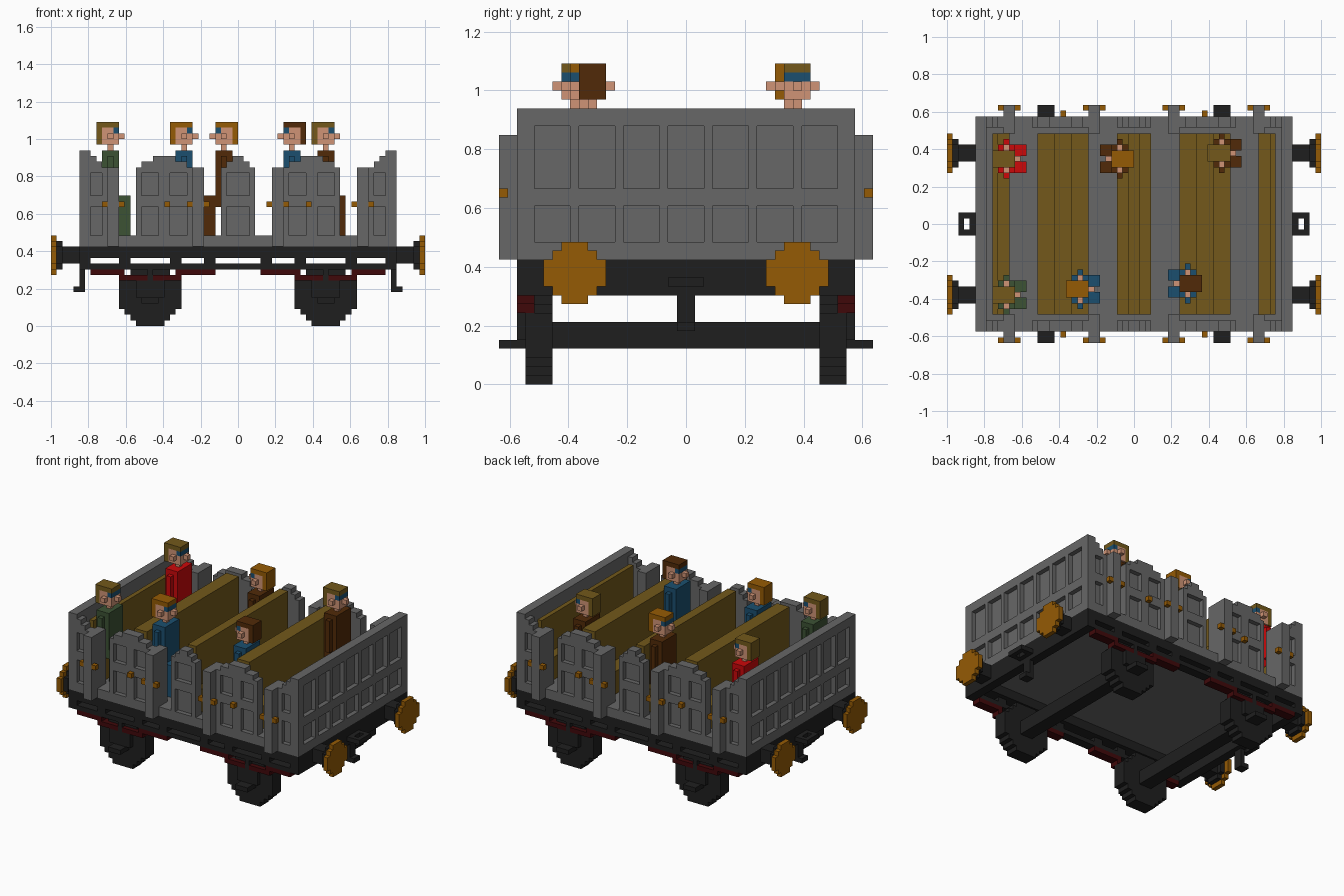
import bpy, bmesh

if "Cube" in bpy.data.objects:
    bpy.data.objects.remove(bpy.data.objects["Cube"])

V = 1 / 33  # size of one block


def lin(c):
    c /= 255
    return c / 12.92 if c <= 0.04045 else ((c + 0.055) / 1.055) ** 2.4


def material(name, r, g, b):
    m = bpy.data.materials.new(name)
    m.use_nodes = True
    col = (lin(r), lin(g), lin(b), 1)
    m.diffuse_color = col
    bsdf = m.node_tree.nodes["Principled BSDF"]
    bsdf.inputs["Base Color"].default_value = col
    bsdf.inputs["Roughness"].default_value = 0.8
    return m


GREY = material("wall grey", 103, 103, 103)
BLACK = material("chassis black", 31, 31, 31)
ORANGE = material("brass orange", 149, 91, 5)
OLIVE = material("bench olive", 115, 89, 27)
MAROON = material("spring dark red", 64, 8, 10)
GREEN = material("coat green", 60, 82, 52)
BROWN = material("brown", 81, 42, 8)
BLUE = material("blue", 27, 79, 111)
RED = material("coat red", 204, 8, 10)
SKIN = material("skin", 208, 148, 118)


def mirrored(boxes, axes):
    """Add reflected copies of boxes (x0, x1, y0, y1, z0, z1)."""
    out = list(boxes)
    if "x" in axes:
        out += [(-b[1], -b[0], *b[2:]) for b in out]
    if "y" in axes:
        out += [(b[0], b[1], -b[3], -b[2], b[4], b[5]) for b in out]
    return out


def build(name, mat, boxes, axes=""):
    """One object made of axis-aligned boxes in block units."""
    bm = bmesh.new()
    for x0, x1, y0, y1, z0, z1 in mirrored(boxes, axes):
        geo = bmesh.ops.create_cube(bm, size=1)
        for v in geo["verts"]:
            v.co = (((x0 + x1) / 2 + v.co.x * (x1 - x0)) * V,
                    ((y0 + y1) / 2 + v.co.y * (y1 - y0)) * V,
                    ((z0 + z1) / 2 + v.co.z * (z1 - z0)) * V)
    me = bpy.data.meshes.new(name)
    bm.to_mesh(me)
    bm.free()
    me.materials.append(mat)
    ob = bpy.data.objects.new(name, me)
    bpy.context.collection.objects.link(ob)


def disc_rows(widths):
    """Stepped disc as (half width, bottom, top), merging equal rows."""
    rows = []
    for i, w in enumerate(widths):
        if rows and rows[-1][0] == w / 2:
            rows[-1][2] = i + 1
        else:
            rows.append([w / 2, i, i + 1])
    return rows


# Floor
build("floor", GREY, [(-28, 28, -19, 19, 14, 16)])

# End walls: backing plate plus raised frame leaving two rows of panels
end = [(26, 27, -19, 19, 16, 31)]
for z0, z1 in ((14, 15), (20, 22), (29, 31)):
    end.append((27, 28, -19, 19, z0, z1))
for z0, z1 in ((15, 20), (22, 29)):
    end += [(27, 28, -19, -17, z0, z1), (27, 28, 17, 19, z0, z1)]
    end += [(27, 28, y, y + 1, z0, z1) for y in range(-13, 13, 5)]
build("end_walls", GREY, end, "x")


# Side walls: stepped arch columns with recessed panels
def panel(x0, heights, recessed):
    boxes = []
    for i, h in enumerate(heights):
        x = x0 + i
        boxes.append((x, x + 1, 17, 18, 16, h))
        spans = ((16, h),)
        if i in recessed:
            spans = ((21, 23), (27, h))
        boxes += [(x, x + 1, 18, 19, a, b) for a, b in spans]
    return boxes


build("centre_side_panels", GREY,
      panel(-3, [28, 29, 30, 30, 29, 28], (1, 2, 3, 4)), "y")
build("closed_doors", GREY,
      panel(8, [28, 29, 29, 30, 30, 30, 30, 29, 29, 28], (1, 2, 3, 6, 7, 8)), "xy")
build("corner_side_panels", GREY, panel(23, [28, 29, 30], (1, 2)), "xy")

# Open doors standing square to the wall, with handles on both faces
doors, handles = [], [(12, 13, 19, 20, 21, 22)]
for x in (6, 21):
    doors.append((x, x + 2, 16, 21, 14, 28))
    handles += [(x - 1, x, 20, 21, 21, 22), (x + 2, x + 3, 20, 21, 21, 22)]
build("open_doors", GREY, doors, "xy")
build("door_handles", ORANGE, handles, "xy")

# Benches: seat box with a tall back
build("centre_bench", OLIVE, [(-3, 3, -16, 16, 16, 21), (-1, 1, -16, 16, 21, 30)])
build("double_benches", OLIVE,
      [(8, 17, -16, 16, 16, 21), (11, 14, -16, 16, 21, 30)], "x")
build("end_benches", OLIVE,
      [(22, 25, -16, 16, 16, 21), (24, 25, -16, 16, 21, 29)], "x")

# Chassis: frame under the floor, side rails and spacers
build("chassis_sides", BLACK, [(-28, 28, 16, 19, 12, 14)], "y")
build("end_beams", BLACK, [(26, 28, -19, 19, 10, 14)], "x")
rails = [(-26, 26, 17, 19, 10, 11)]
for x in (4, 10, 19):
    rails += [(x, x + 2, 17, 19, 11, 12), (-x - 2, -x, 17, 19, 11, 12)]
build("side_rails", BLACK, rails, "y")

# Leaf springs, two stepped halves at each wheel
build("leaf_springs", MAROON, [(20, 26, 17, 19, 9, 10), (16, 21, 17, 19, 8, 9),
                               (10, 15, 17, 19, 8, 9), (4, 11, 17, 19, 9, 10)], "xy")

# Wheels, axles and axle boxes
wheel = disc_rows([5, 7, 9, 11, 11, 11, 11, 11, 9, 7, 5])
build("wheels", BLACK, [(15.5 - w, 15.5 + w, 15, 18, a, b) for w, a, b in wheel], "xy")
build("axles", BLACK, [(14, 17, -15, 15, 4, 7)], "x")
build("axle_guards", BLACK, [(13, 18, 18, 19, 5, 8), (14, 17, 18, 19, 4, 5),
                             (15, 16, 17, 19, 8, 10)], "xy")
build("axle_steps", BLACK, [(14, 17, 19, 21, 4, 5)], "xy")

# Buffers: shaft, smaller backing disc and brass face
face = disc_rows([3, 5, 7, 7, 7, 5, 3])
backing = disc_rows([3, 5, 5, 5, 3])
build("buffer_shafts", BLACK, [(28, 31, 11, 14, 11, 14)], "xy")
build("buffer_backings", BLACK,
      [(31, 32, 12.5 - w, 12.5 + w, 10 + a, 10 + b) for w, a, b in backing], "xy")
build("buffer_faces", ORANGE,
      [(32, 33, 12.5 - w, 12.5 + w, 9 + a, 9 + b) for w, a, b in face], "xy")

# Coupling rings and hanging hooks
build("couplings", BLACK, [(28, 29, -2, 2, 11, 12), (30, 31, -2, 2, 11, 12),
                           (29, 30, 1, 2, 11, 12), (29, 30, -2, -1, 11, 12),
                           (27, 28, -1, 1, 6, 10), (28, 29, -1, 1, 6, 7)], "x")


# Seated passengers, facing along +x or -x
def passenger(name, cx, cy, facing, coat, hat):
    def part(suffix, mat, boxes):
        placed = []
        for u0, u1, v0, v1, z0, z1 in boxes:
            x0, x1 = sorted((cx + facing * u0, cx + facing * u1))
            placed.append((x0, x1, cy + v0, cy + v1, z0, z1))
        build(name + suffix, mat, placed)

    part("_coat", coat, [(-2, 1, -2.5, 2.5, 21, 31),
                         (-1, 0, -3.5, -2.5, 23, 30), (-1, 0, 2.5, 3.5, 23, 30),
                         (1, 3, -2.5, -0.5, 16, 23), (1, 3, 0.5, 2.5, 16, 23)])
    part("_head", SKIN, [(-1, 0, -0.5, 0.5, 31, 32), (-2, 1, -1.5, 1.5, 32, 34),
                         (-2, 0, -1.5, 1.5, 34, 35), (1, 2, -0.5, 0.5, 33, 34),
                         (-1, 0, -2.5, -1.5, 33, 34), (-1, 0, 1.5, 2.5, 33, 34)])
    part("_eyes", BLUE, [(0, 1, -1.5, 1.5, 34, 35)])
    part("_hair", hat, [(-3, 1, -1.5, 1.5, 35, 36), (-3, -2, -1.5, 1.5, 32, 35)])


passenger("passenger_red", -22, 11.5, 1, RED, OLIVE)
passenger("passenger_green", -22, -12.5, 1, GREEN, OLIVE)
passenger("passenger_blue_a", -9, -11.5, 1, BLUE, ORANGE)
passenger("passenger_brown_a", -3, 11.5, -1, BROWN, ORANGE)
passenger("passenger_blue_b", 9, -10.5, -1, BLUE, BROWN)
passenger("passenger_brown_b", 16, 12.5, 1, BROWN, OLIVE)
